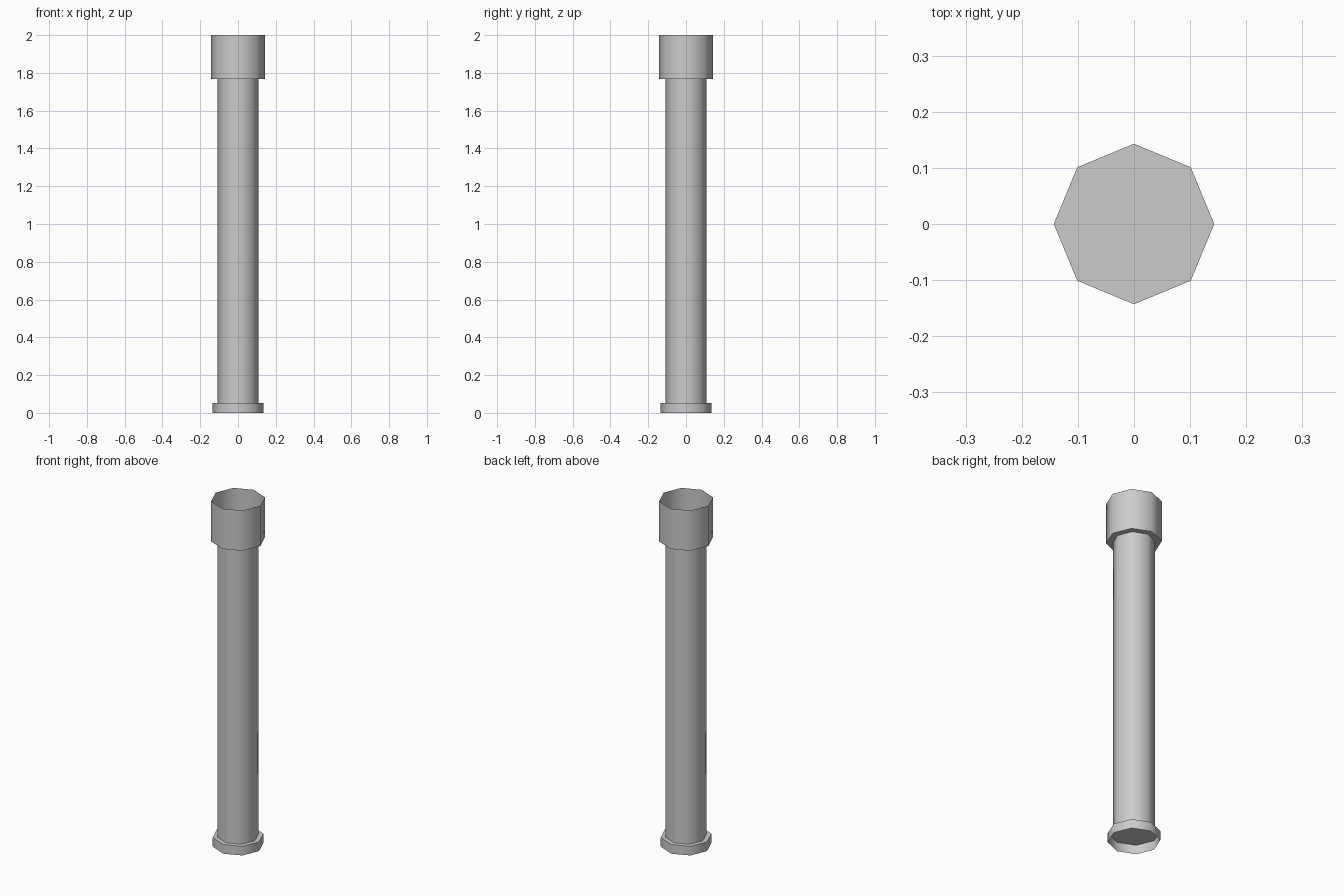
import bpy
import bmesh
from mathutils import Matrix

default = bpy.data.objects.get("Cube")
if default:
    bpy.data.objects.remove(default, do_unlink=True)

SIDES = 8

grey = bpy.data.materials.new("light grey")
grey.use_nodes = True
colour = (0.6, 0.6, 0.6, 1)
grey.diffuse_color = colour
grey.node_tree.nodes["Principled BSDF"].inputs["Base Color"].default_value = colour


def octagon_part(name, radius, bottom, top, keep_top=False, keep_bottom=False):
    """Eight-sided smooth wall, with crisp flat caps only where asked for."""
    bm = bmesh.new()
    bmesh.ops.create_cone(
        bm, cap_ends=True, segments=SIDES, radius1=radius, radius2=radius,
        depth=top - bottom, matrix=Matrix.Translation((0, 0, (top + bottom) / 2)))
    bm.normal_update()
    unwanted = [f for f in bm.faces
                if (f.normal.z > 0.5 and not keep_top)
                or (f.normal.z < -0.5 and not keep_bottom)]
    bmesh.ops.delete(bm, geom=unwanted, context="FACES_ONLY")
    for face in bm.faces:
        face.smooth = abs(face.normal.z) < 0.5
        if not face.smooth:
            for edge in face.edges:
                edge.smooth = False
    mesh = bpy.data.meshes.new(name)
    bm.to_mesh(mesh)
    bm.free()
    mesh.materials.append(grey)
    part = bpy.data.objects.new(name, mesh)
    bpy.context.collection.objects.link(part)
    return part


# Foot: shallow cup, open underneath
octagon_part("foot_ring", 0.135, 0, 0.053, keep_top=True)
# Shaft: plain tube between foot and collar
octagon_part("shaft", 0.109, 0.053, 1.767)
# Collar: deep cup, open at the top
octagon_part("top_collar", 0.143, 1.767, 2, keep_bottom=True)
